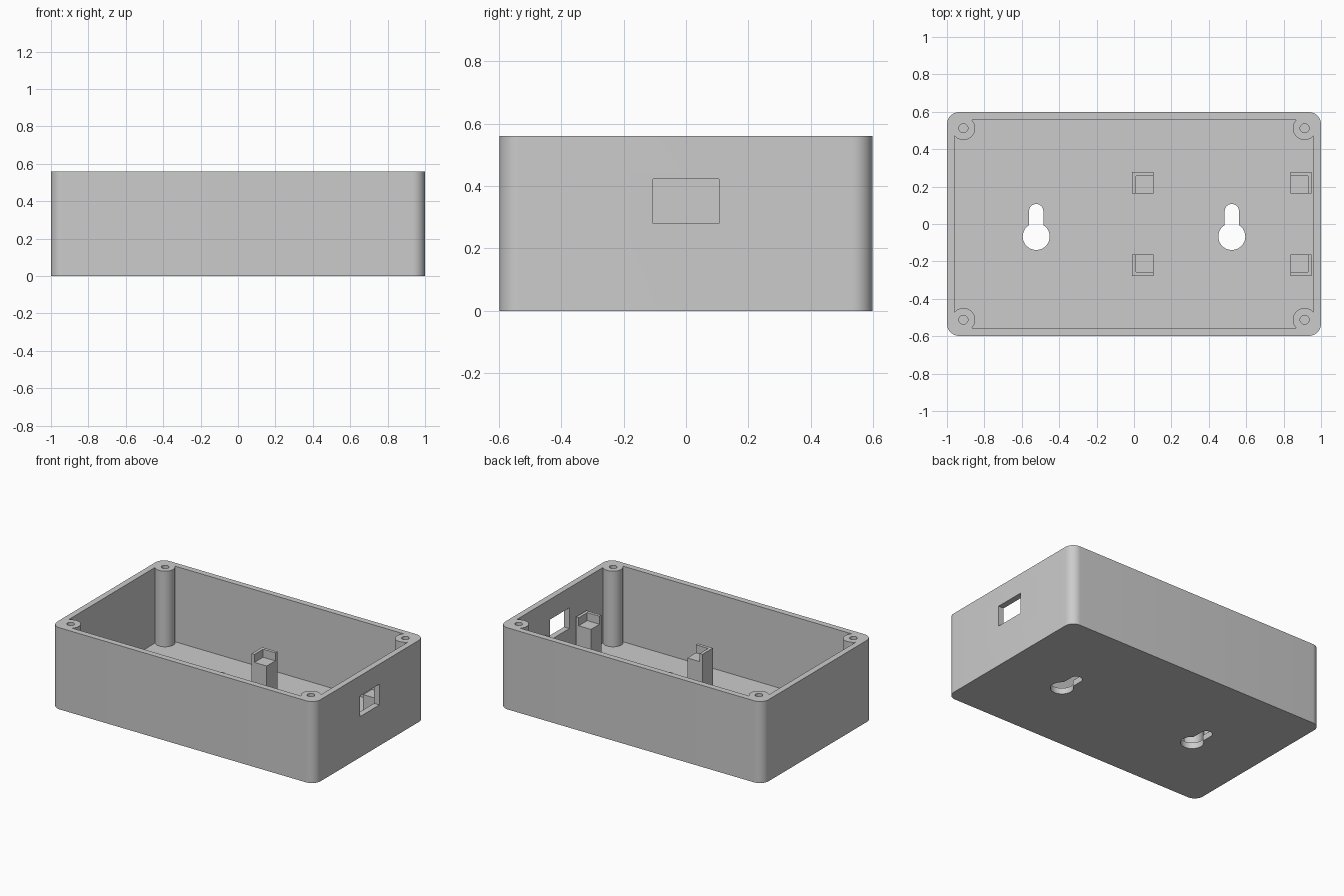
import bpy, bmesh
from math import pi, sin, cos, radians

if "Cube" in bpy.data.objects:
    bpy.data.objects.remove(bpy.data.objects["Cube"], do_unlink=True)

grey = bpy.data.materials.new("plain grey plastic")
grey.use_nodes = True
colour = (0.6, 0.6, 0.6, 1)
grey.diffuse_color = colour
grey.node_tree.nodes["Principled BSDF"].inputs["Base Color"].default_value = colour

HX, HY, HEIGHT = 1.0, 0.598, 0.56
WALL = 0.041
BOSS_X, BOSS_Y = 0.912, 0.512
SIGNS = [(sx, sy) for sx in (-1, 1) for sy in (-1, 1)]


def arc(cx, cy, r, start, end, n):
    steps = [radians(start + (end - start) * i / n) for i in range(n + 1)]
    return [(cx + r * cos(a), cy + r * sin(a)) for a in steps]


def circle(cx, cy, r, n=48):
    return arc(cx, cy, r, 0, 360, n)[:-1]


def rounded_rect(hx, hy, r):
    pts = []
    for start, sx, sy in ((0, 1, 1), (90, -1, 1), (180, -1, -1), (270, 1, -1)):
        pts += arc(sx * (hx - r), sy * (hy - r), r, start, start + 90, 12)
    return pts


def rect(x0, x1, y0, y1):
    return [(x0, y0), (x1, y0), (x1, y1), (x0, y1)]


def prism(name, outlines, z0, z1):
    """Extrude one or more closed outlines from z0 up to z1."""
    bm = bmesh.new()
    for outline in outlines:
        face = bm.faces.new([bm.verts.new((x, y, z0)) for x, y in outline])
        top = bmesh.ops.extrude_face_region(bm, geom=[face])["geom"]
        for v in top:
            if isinstance(v, bmesh.types.BMVert):
                v.co.z = z1
    bmesh.ops.recalc_face_normals(bm, faces=bm.faces)
    mesh = bpy.data.meshes.new(name)
    bm.to_mesh(mesh)
    bm.free()
    mesh.materials.append(grey)
    obj = bpy.data.objects.new(name, mesh)
    bpy.context.collection.objects.link(obj)
    return obj


def cut(obj, cutter):
    """Subtract the cutter from the object and discard the cutter."""
    bpy.context.view_layer.objects.active = obj
    mod = obj.modifiers.new("cut", "BOOLEAN")
    mod.operation, mod.solver, mod.object = "DIFFERENCE", "EXACT", cutter
    bpy.ops.object.modifier_apply(modifier=mod.name)
    bpy.data.objects.remove(cutter, do_unlink=True)


# Enclosure: rounded block hollowed by a cavity that leaves corner screw bosses
case = prism("enclosure", [rounded_rect(HX, HY, 0.065)], 0, HEIGHT)
cavity = prism("cavity", [rounded_rect(HX - WALL, HY - WALL, 0.025)], WALL, 0.7)
cut(cavity, prism("boss_space", [circle(sx * BOSS_X, sy * BOSS_Y, 0.063)
                                 for sx, sy in SIGNS], -0.1, 0.9))
cut(case, cavity)

# Blind screw holes down the bosses
cut(case, prism("screw_holes", [circle(sx * BOSS_X, sy * BOSS_Y, 0.024, 32)
                                for sx, sy in SIGNS], 0.05, 0.7))

# Keyhole wall-mount slots through the floor: large circle, then a narrow slot
keyholes = []
for x in (-0.523, 0.523):
    keyholes.append(arc(x, -0.067, 0.072, 122, 418, 40) + arc(x, 0.069, 0.038, 0, 180, 20))
cut(case, prism("keyhole_slots", keyholes, -0.1, 0.1))

# Connector opening in the right-hand end wall
cut(case, prism("connector_opening", [rect(0.9, 1.1, -0.105, 0.105)], 0.28, 0.422))

# Board posts: square columns with a corner lip on their outer sides
MID_X, OFF_X, OFF_Y, HALF, LIP = 0.47, 0.423, 0.22, 0.057, 0.021
for sx, sy in SIGNS:
    cx, cy = MID_X + sx * OFF_X, sy * OFF_Y
    side = ("left" if sx > 0 else "right") + ("_back" if sy > 0 else "_front")
    post = prism("board_post_" + side,
                 [rect(cx - HALF, cx + HALF, cy - HALF, cy + HALF)], 0.03, 0.34)
    xs = sorted((cx + sx * (HALF - LIP), cx - sx * 0.1))
    ys = sorted((cy + sy * (HALF - LIP), cy - sy * 0.1))
    cut(post, prism("notch", [rect(*xs, *ys)], 0.285, 0.5))

# Smooth the round walls, keep the edges crisp
bpy.ops.object.select_all(action="DESELECT")
case.select_set(True)
bpy.context.view_layer.objects.active = case
bpy.ops.object.shade_smooth_by_angle(angle=radians(30))
